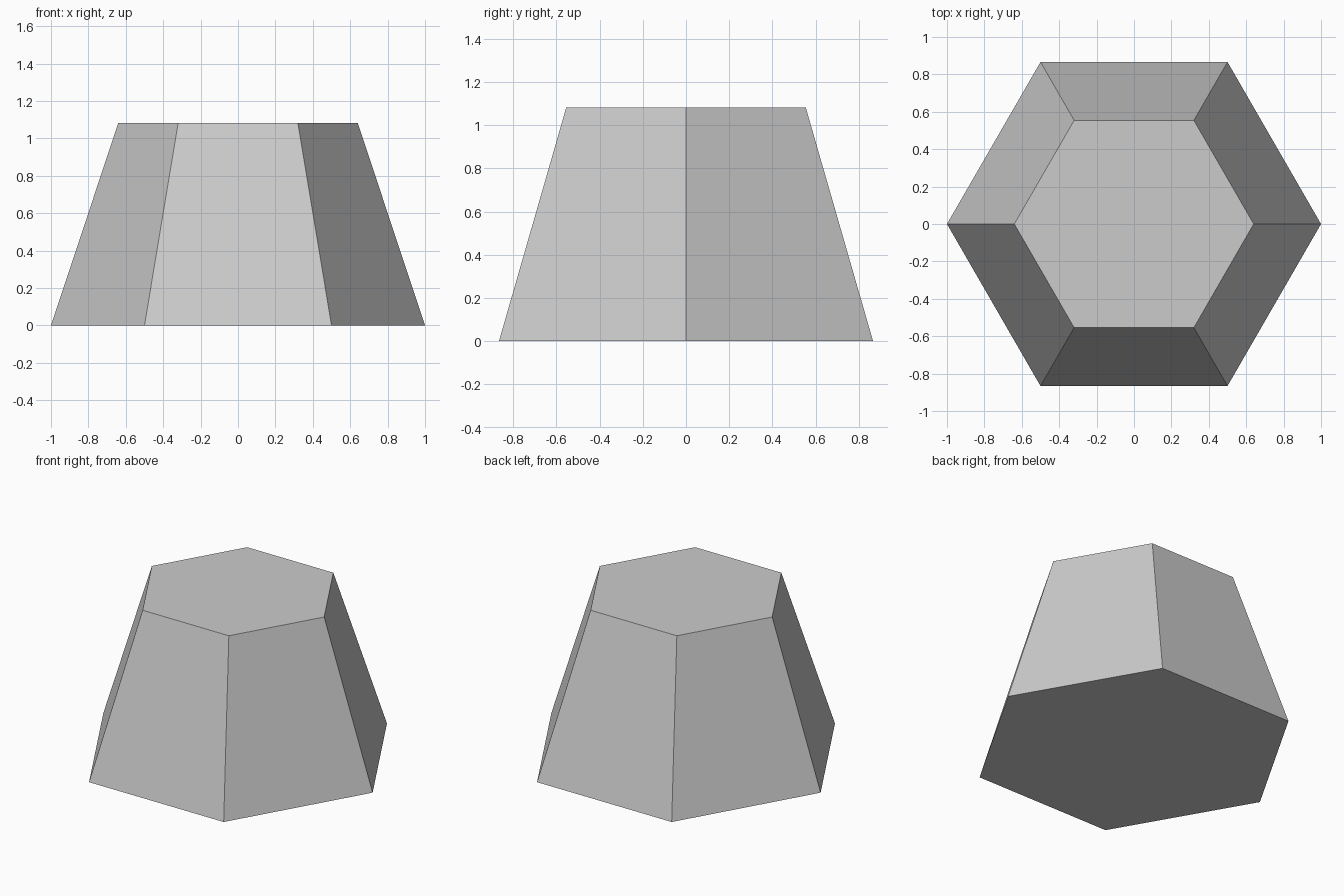
import bpy
import math

if "Cube" in bpy.data.objects:
    bpy.data.objects.remove(bpy.data.objects["Cube"])

HEIGHT = 1.083

# Six-sided tapered block with flat caps, corners pointing along +x and -x
bpy.ops.mesh.primitive_cone_add(
    vertices=6, radius1=1.0, radius2=0.64, depth=HEIGHT,
    end_fill_type='NGON', location=(0, 0, HEIGHT / 2),
    rotation=(0, 0, math.radians(90)))
block = bpy.context.object
block.name = "tapered_hexagonal_block"
bpy.ops.object.transform_apply(location=True, rotation=True, scale=True)
bpy.ops.object.shade_flat()
